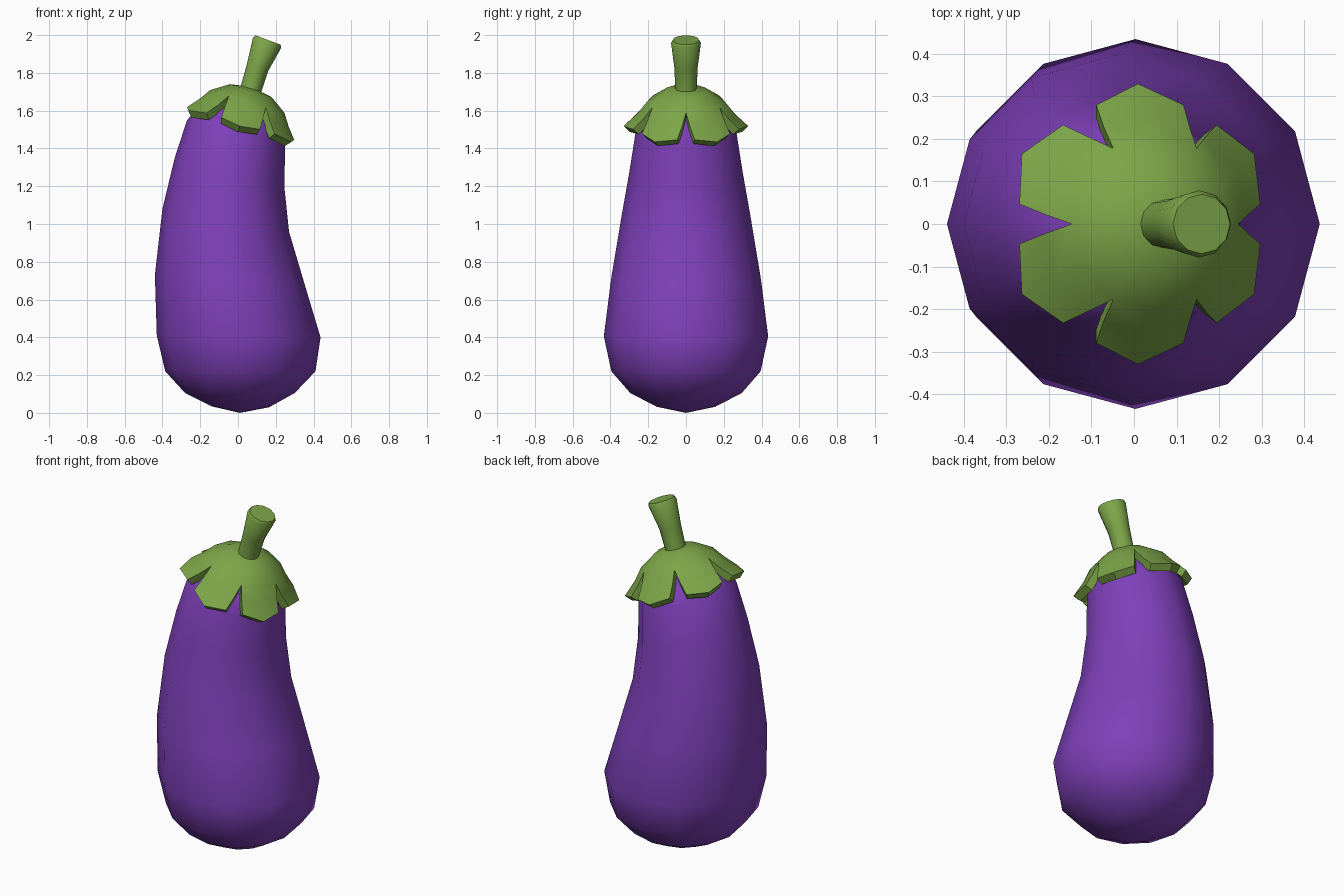
import bpy, bmesh, math
from mathutils import Vector

if "Cube" in bpy.data.objects:
    bpy.data.objects.remove(bpy.data.objects["Cube"])

SIDES = 12


def material(name, rgb):
    m = bpy.data.materials.new(name)
    m.diffuse_color = (*rgb, 1)
    m.use_nodes = True
    m.node_tree.nodes["Principled BSDF"].inputs["Base Color"].default_value = m.diffuse_color
    return m


purple = material("aubergine purple", (0.209, 0.051, 0.485))
green = material("leaf green", (0.202, 0.381, 0.065))


def finish(bm, name, mat, angle, thickness=0):
    me = bpy.data.meshes.new(name)
    bm.to_mesh(me)
    bm.free()
    ob = bpy.data.objects.new(name, me)
    bpy.context.collection.objects.link(ob)
    me.materials.append(mat)
    bpy.ops.object.select_all(action='DESELECT')
    ob.select_set(True)
    bpy.context.view_layer.objects.active = ob
    if thickness:
        s = ob.modifiers.new("thickness", 'SOLIDIFY')
        s.thickness = thickness
        s.offset = -1
        bpy.ops.object.modifier_apply(modifier=s.name)
    bpy.ops.object.shade_smooth_by_angle(angle=math.radians(angle))
    return ob


def loft(name, mat, rings, start, end, angle):
    """Skin tilted rings, each given as (left x, left z, right x, right z, y radius)."""
    bm = bmesh.new()
    loops = []
    for lx, lz, rx, rz, ry in rings:
        loop = []
        for i in range(SIDES):
            t = math.tau * i / SIDES
            k = (1 + math.cos(t)) / 2
            loop.append(bm.verts.new((lx + (rx - lx) * k, ry * math.sin(t), lz + (rz - lz) * k)))
        loops.append(loop)
    for a, b in zip(loops, loops[1:]):
        for i in range(SIDES):
            j = (i + 1) % SIDES
            bm.faces.new((a[i], a[j], b[j], b[i]))
    for loop, p in ((loops[0], start), (loops[-1], end)):
        pole = bm.verts.new((p[0], 0, p[1]))
        for i in range(SIDES):
            bm.faces.new((loop[i], loop[(i + 1) % SIDES], pole))
    bmesh.ops.recalc_face_normals(bm, faces=bm.faces)
    return finish(bm, name, mat, angle)


# Body: fat base leaning into a bent neck
loft("body", purple, [
    (-0.14, 0.035, 0.165, 0.03, 0.155),
    (-0.28, 0.105, 0.30, 0.105, 0.295),
    (-0.385, 0.22, 0.41, 0.22, 0.395),
    (-0.43, 0.41, 0.437, 0.40, 0.435),
    (-0.44, 0.73, 0.353, 0.68, 0.397),
    (-0.40, 1.08, 0.27, 0.96, 0.345),
    (-0.335, 1.35, 0.245, 1.20, 0.30),
    (-0.27, 1.55, 0.25, 1.42, 0.267),
    (-0.20, 1.626, 0.244, 1.49, 0.232),
    (-0.098, 1.679, 0.188, 1.591, 0.15),
], (0.01, 0.0), (0.057, 1.673), 60)

# Stem: flared, leaning, with a small bevel at the cut end
loft("stem", green, [
    (-0.005, 1.66, 0.11, 1.62, 0.06),
    (0.012, 1.72, 0.118, 1.683, 0.056),
    (0.048, 1.85, 0.160, 1.81, 0.062),
    (0.079, 1.985, 0.228, 1.931, 0.079),
    (0.092, 1.999, 0.226, 1.949, 0.070),
], (0.05, 1.64), (0.159, 1.974), 35)

# Calyx: tilted dome with six notched lobes
TILT = math.radians(17)
origin = Vector((0.01, 0, 1.52))
axis = Vector((math.sin(TILT), 0, math.cos(TILT)))
side = Vector((math.cos(TILT), 0, -math.sin(TILT)))
bm = bmesh.new()


def point(r, h, deg):
    t = math.radians(deg)
    return bm.verts.new(origin + side * r * math.cos(t) + Vector((0, r * math.sin(t), 0)) + axis * h)


apex = point(0, 0.215, 0)
inner = [point(0.115, 0.195, 30 * i) for i in range(12)]
outer = [point(0.205, 0.135, 30 * i) for i in range(12)]
for i in range(12):
    j = (i + 1) % 12
    bm.faces.new((apex, inner[i], inner[j]))
    bm.faces.new((inner[i], outer[i], outer[j], inner[j]))
for k in range(6):
    d = 60 * k
    row = [outer[2 * k], outer[2 * k + 1], outer[(2 * k + 2) % 12]]
    for r, rm, h, hm, off in ((0.25, 0.258, 0.07, 0.067, 5), (0.30, 0.33, 0.013, -0.002, 9)):
        new = [point(r, h, d + off), point(rm, hm, d + 30), point(r, h, d + 60 - off)]
        for a in (0, 1):
            bm.faces.new((row[a], new[a], new[a + 1], row[a + 1]))
        row = new
finish(bm, "calyx", green, 40, 0.045)
